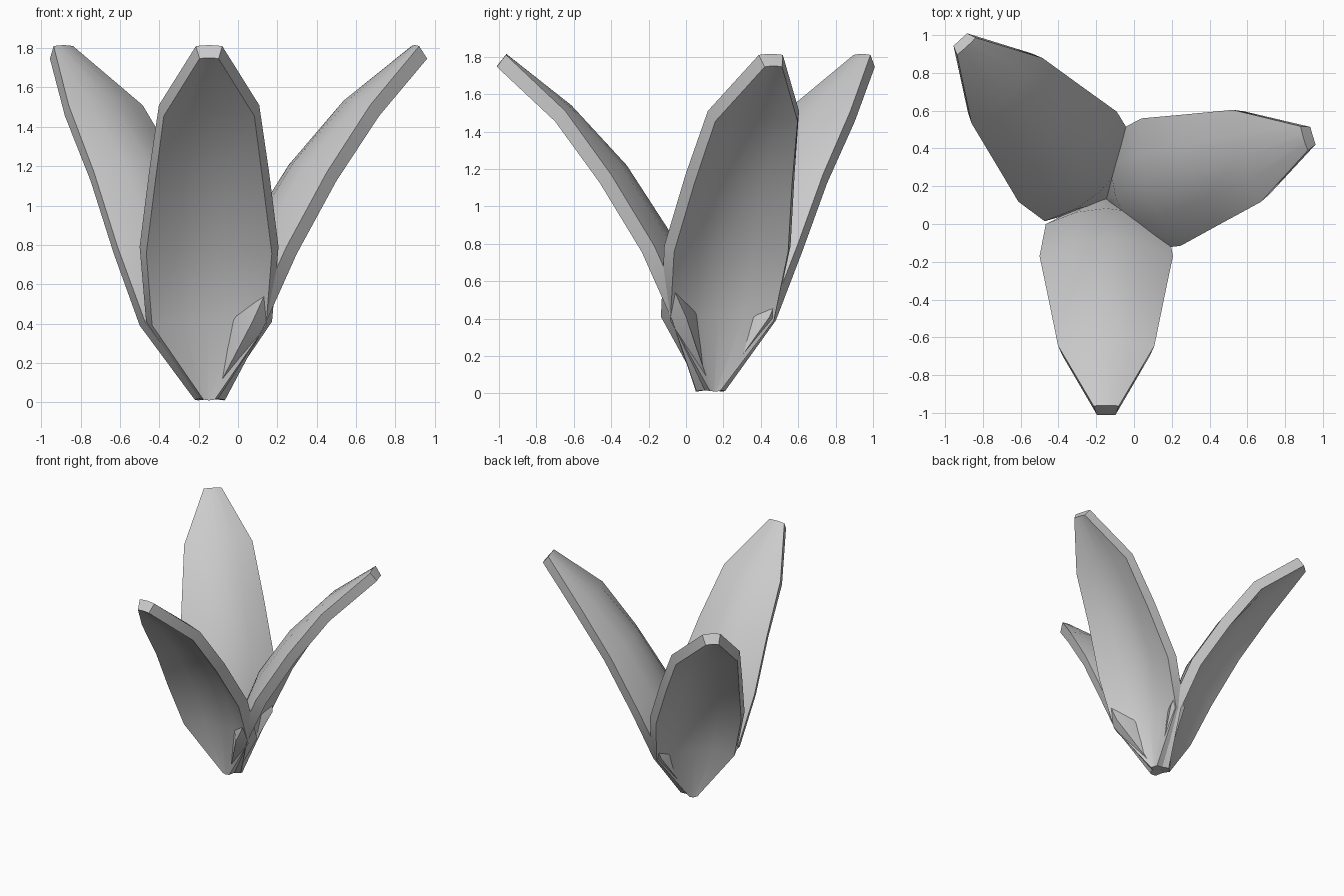
import bpy
from math import radians

if "Cube" in bpy.data.objects:
    bpy.data.objects.remove(bpy.data.objects["Cube"])

# Petal rows: centre radius, centre height, edge radius, edge height, half width
ROWS = [
    (0.00, 0.02, 0.00, 0.02, 0.055),
    (0.05, 0.44, 0.133, 0.41, 0.32),
    (0.21, 0.85, 0.303, 0.79, 0.353),
    (0.45, 1.22, 0.533, 1.17, 0.305),
    (0.745, 1.54, 0.778, 1.51, 0.255),
    (1.093, 1.815, 1.096, 1.81, 0.067),
]
COLS = [-1, -0.5, 0, 0.5, 1]
CENTRE = (-0.147, 0.133, 0)


def petal(name, angle):
    # Arched sheet running out along +x, edges bent outward
    verts = []
    for rc, zc, re, ze, w in ROWS:
        for u in COLS:
            t = u * u
            verts.append((rc + (re - rc) * t, w * u, zc + (ze - zc) * t))
    n = len(COLS)
    faces = []
    for i in range(len(ROWS) - 1):
        for j in range(n - 1):
            a = i * n + j
            faces.append((a, a + n, a + n + 1, a + 1))
    mesh = bpy.data.meshes.new(name)
    mesh.from_pydata(verts, [], faces)
    ob = bpy.data.objects.new(name, mesh)
    bpy.context.collection.objects.link(ob)
    ob.location = CENTRE
    ob.rotation_euler.z = radians(angle)

    # Thickness added on the outer side
    bpy.ops.object.select_all(action='DESELECT')
    ob.select_set(True)
    bpy.context.view_layer.objects.active = ob
    mod = ob.modifiers.new("thickness", 'SOLIDIFY')
    mod.thickness = 0.082
    mod.offset = -1
    bpy.ops.object.modifier_apply(modifier=mod.name)
    bpy.ops.object.shade_smooth_by_angle(angle=radians(40))
    return ob


# Three petals around the stem point
for name, angle in (("front_petal", -90), ("right_petal", 17), ("left_petal", 132.5)):
    petal(name, angle)
